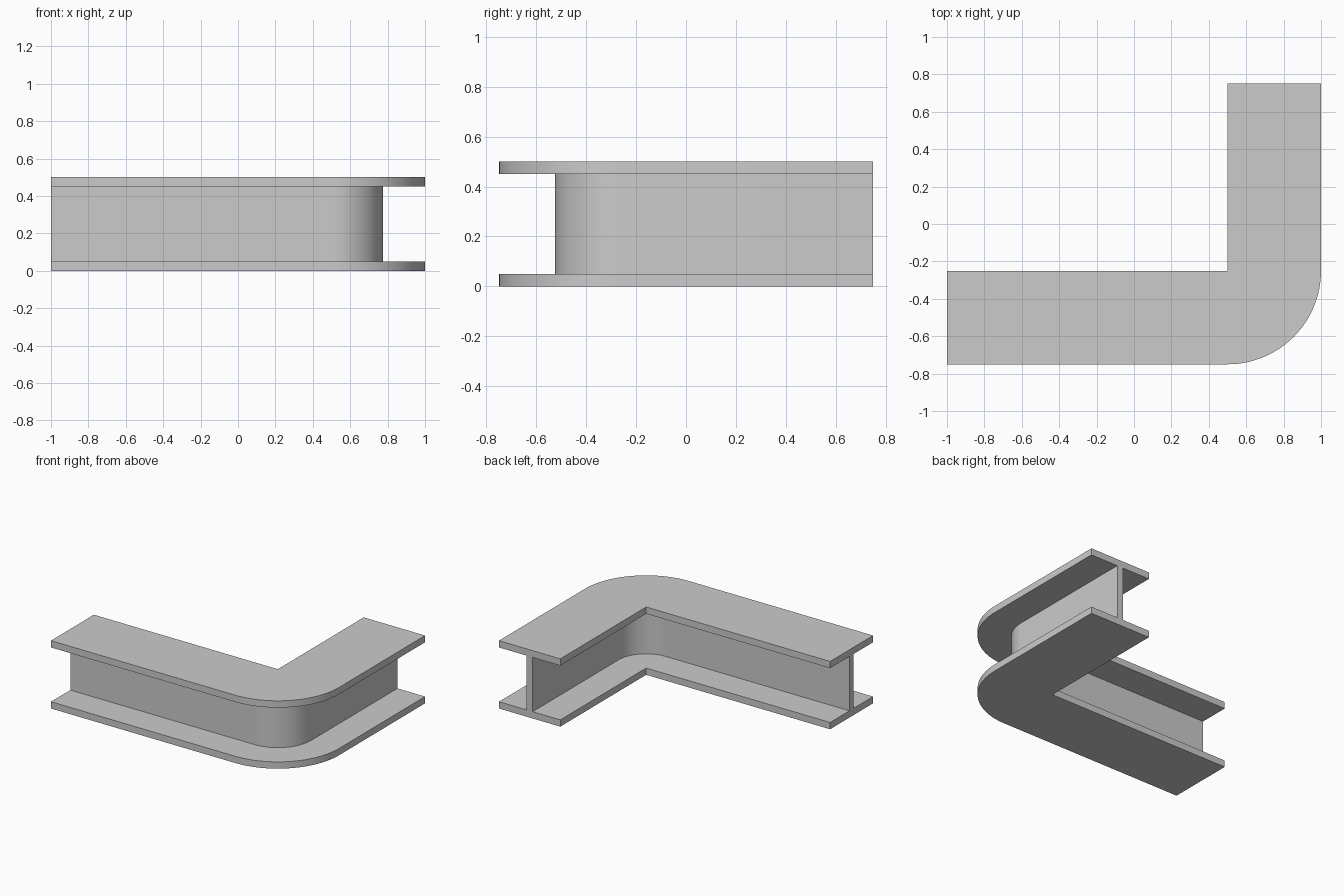
import bpy, bmesh, math
from mathutils import Vector

if "Cube" in bpy.data.objects:
    bpy.data.objects.remove(bpy.data.objects["Cube"])

WIDTH, HEIGHT, THICK = 0.5, 0.5, 0.05
PIVOT = Vector((0.5, -0.25, 0))      # inner corner of the bend
SEGMENTS = 32

# I-shaped section: (distance outward from inner edge, height)
w0, w1 = WIDTH / 2 - THICK / 2, WIDTH / 2 + THICK / 2
lo, hi = THICK, HEIGHT - THICK
profile = [(0, 0), (WIDTH, 0), (WIDTH, lo), (w1, lo), (w1, hi), (WIDTH, hi),
           (WIDTH, HEIGHT), (0, HEIGHT), (0, hi), (w0, hi), (w0, lo), (0, lo)]

# Path stations: straight run, quarter bend about the pivot, straight run
stations = [(Vector((-1, -0.25, 0)), -math.pi / 2)]
stations += [(PIVOT, -math.pi / 2 * (1 - i / SEGMENTS)) for i in range(SEGMENTS + 1)]
stations += [(Vector((0.5, 0.75, 0)), 0.0)]

# Sweep the section along the path
bm = bmesh.new()
rings = []
for origin, a in stations:
    out = Vector((math.cos(a), math.sin(a), 0))
    rings.append([bm.verts.new(origin + out * r + Vector((0, 0, z))) for r, z in profile])
n = len(profile)
for ra, rb in zip(rings, rings[1:]):
    for i in range(n):
        j = (i + 1) % n
        bm.faces.new((ra[i], ra[j], rb[j], rb[i]))

# End caps, then collapse the inner corner to single points
bm.faces.new(rings[0])
bm.faces.new(rings[-1])
bmesh.ops.remove_doubles(bm, verts=bm.verts[:], dist=1e-5)
bmesh.ops.recalc_face_normals(bm, faces=bm.faces[:])

mesh = bpy.data.meshes.new("bent_i_beam")
bm.to_mesh(mesh)
bm.free()
beam = bpy.data.objects.new("bent_i_beam", mesh)
bpy.context.collection.objects.link(beam)

# Smooth bend with sharp section edges
bpy.context.view_layer.objects.active = beam
beam.select_set(True)
bpy.ops.object.shade_smooth_by_angle(angle=math.radians(30))
